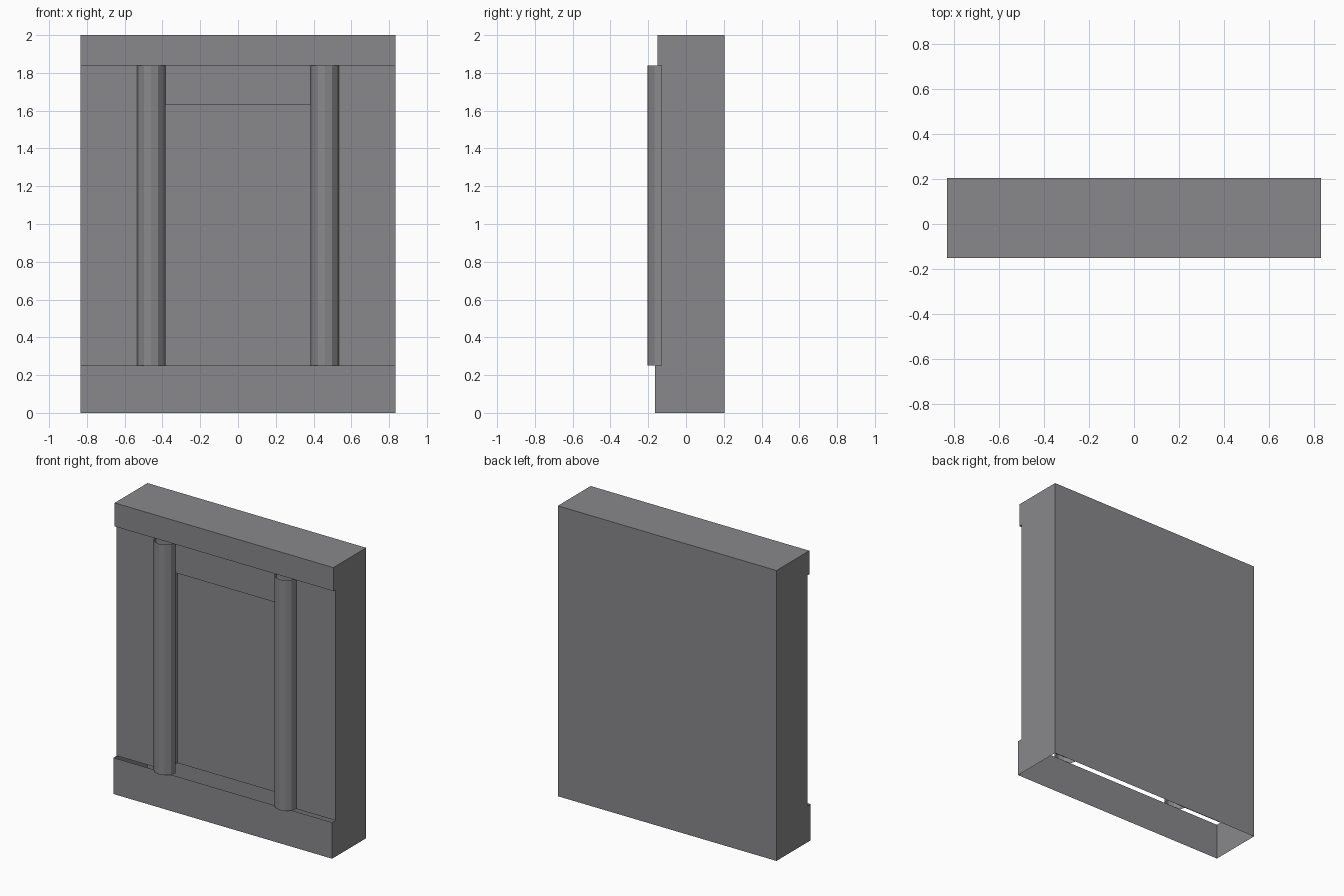
import bpy, bmesh, math

cube = bpy.data.objects.get("Cube")
if cube:
    bpy.data.objects.remove(cube, do_unlink=True)

stone = bpy.data.materials.new("grey_stone")
stone.use_nodes = True
GREY = (0.25, 0.25, 0.26, 1)
stone.diffuse_color = GREY
stone.node_tree.nodes["Principled BSDF"].inputs["Base Color"].default_value = GREY

HALF, BACK, WALL, RECESS = 0.833, 0.205, -0.13, 0.0
BASE_TOP, DOOR_TOP, BEAM_BOTTOM, TOP = 0.25, 1.63, 1.838, 2.0
COLUMN_X, RADIUS = 0.46, 0.075


def extrude_plan(name, plan, z0, z1, closed=True, cap=None):
    """Raise a counter-clockwise plan into upright faces, open above and below."""
    bm = bmesh.new()
    low = [bm.verts.new((x, y, z0)) for x, y in plan]
    high = [bm.verts.new((x, y, z1)) for x, y in plan]
    n = len(plan)
    for i in range(n if closed else n - 1):
        j = (i + 1) % n
        bm.faces.new((low[i], low[j], high[j], high[i]))
    if cap == "all":
        bm.faces.new(high)
    elif cap:
        bm.faces.new([high[i] for i in cap])
    mesh = bpy.data.meshes.new(name)
    bm.to_mesh(mesh)
    bm.free()
    mesh.materials.append(stone)
    obj = bpy.data.objects.new(name, mesh)
    bpy.context.collection.objects.link(obj)
    return obj


def block(front):
    return [(-HALF, front), (HALF, front), (HALF, BACK), (-HALF, BACK)]


# Plinth, lintel course and top beam
extrude_plan("base_plinth", block(-0.165), 0, BASE_TOP)
extrude_plan("lintel_wall", block(WALL), DOOR_TOP, BEAM_BOTTOM)
extrude_plan("top_beam", block(-0.152), BEAM_BOTTOM, TOP, cap="all")

# Wall with a recessed doorway and its soffit
doorway = [(-COLUMN_X, WALL), (-COLUMN_X, RECESS), (COLUMN_X, RECESS), (COLUMN_X, WALL)]
outline = block(WALL)
extrude_plan("recessed_wall", outline[:1] + doorway + outline[1:],
             BASE_TOP, DOOR_TOP, cap=(1, 2, 3, 4))

# Half-round columns over the doorway edges
STEPS = 6
for side, x in (("right", -COLUMN_X), ("left", COLUMN_X)):
    arc = [(x - RADIUS * math.cos(math.pi * i / STEPS),
            WALL - RADIUS * math.sin(math.pi * i / STEPS)) for i in range(STEPS + 1)]
    extrude_plan(side + "_column", arc, BASE_TOP, BEAM_BOTTOM, closed=False)
